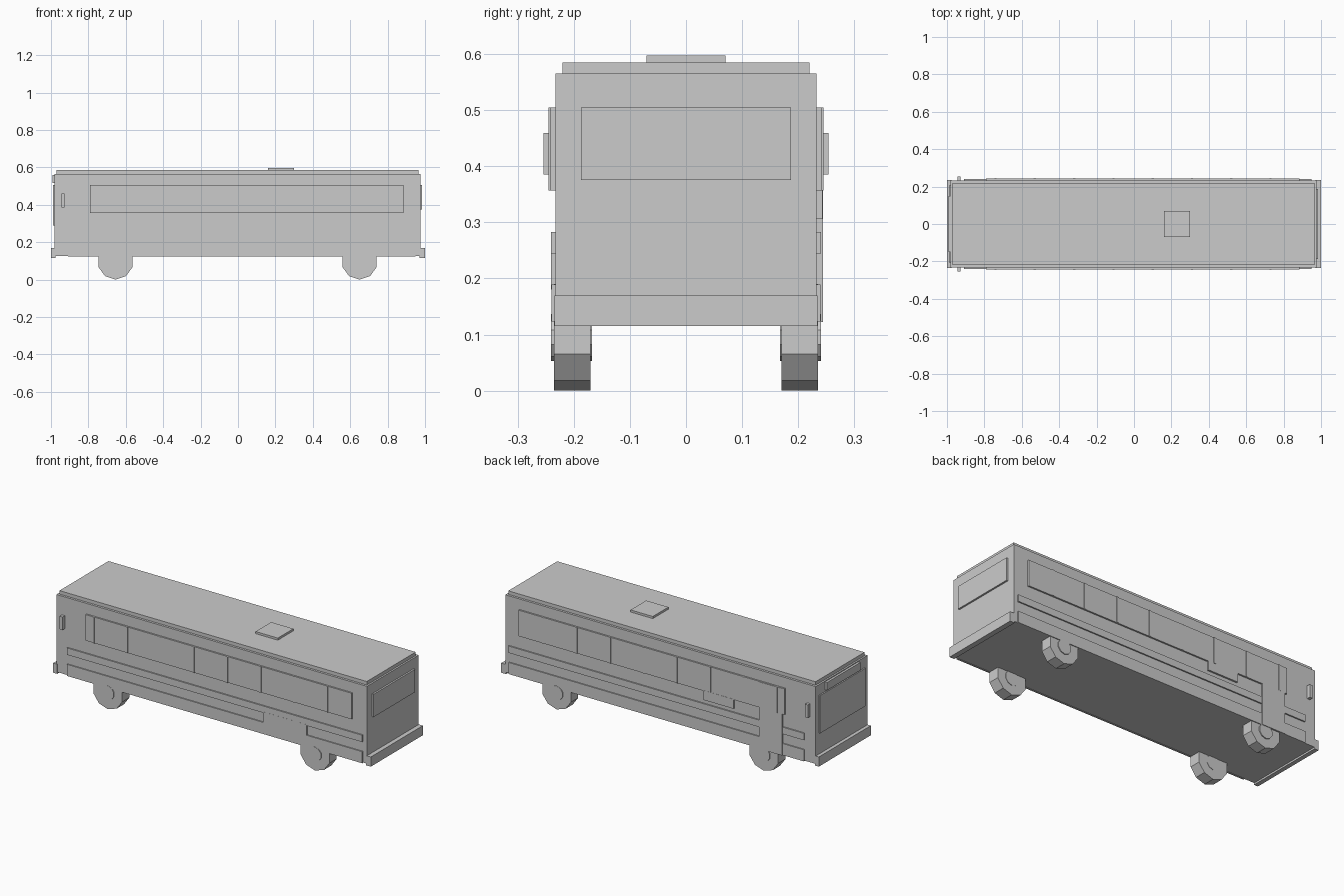
import bpy, math

if "Cube" in bpy.data.objects:
    bpy.data.objects.remove(bpy.data.objects["Cube"])

grey = bpy.data.materials.new("plain grey")
grey.diffuse_color = (0.6, 0.6, 0.6, 1)
grey.use_nodes = True
grey.node_tree.nodes["Principled BSDF"].inputs["Base Color"].default_value = grey.diffuse_color


def box(name, x, y, z):
    """Box from (min, max) ranges on each axis."""
    bpy.ops.mesh.primitive_cube_add(
        size=1, location=[(a + b) / 2 for a, b in (x, y, z)])
    ob = bpy.context.object
    ob.name = name
    ob.scale = [abs(b - a) for a, b in (x, y, z)]
    bpy.ops.object.transform_apply(location=False, rotation=False, scale=True)
    ob.data.materials.append(grey)
    return ob


def side_plate(name, side, x, z, out):
    """Thin plate on one flank; side is -1 (front view) or 1 (door side)."""
    y = sorted((side * 0.23, side * out))
    return box(name, x, y, z)


def disc(name, x, y, z, radius, width, sides):
    """Cylinder lying along y, with a vertex pointing straight down."""
    bpy.ops.mesh.primitive_cylinder_add(
        vertices=sides, radius=radius, depth=width,
        location=(x, y, z), rotation=(math.pi / 2, 0, 0))
    ob = bpy.context.object
    ob.name = name
    ob.data.materials.append(grey)
    return ob


# Body shell, roof and roof hatch
box("body", (-0.98, 0.975), (-0.233, 0.233), (0.125, 0.565))
box("roof", (-0.97, 0.965), (-0.22, 0.22), (0.56, 0.585))
box("roof_hatch", (0.16, 0.30), (-0.07, 0.07), (0.58, 0.597))

# Bumpers
box("front_bumper", (-1.0, -0.975), (-0.234, 0.234), (0.115, 0.17))
box("rear_bumper", (0.97, 1.0), (-0.234, 0.234), (0.115, 0.17))

# Windscreen, destination sign and rear window
box("windscreen", (-0.988, -0.975), (-0.205, 0.205), (0.29, 0.505))
box("destination_sign", (-0.993, -0.975), (-0.15, 0.15), (0.515, 0.56))
box("rear_window", (0.97, 0.985), (-0.187, 0.187), (0.375, 0.505))

for side, label in ((-1, "near"), (1, "far")):
    # Window strip with slim pillars
    side_plate(label + "_window_strip", side, (-0.79, 0.885), (0.357, 0.505), 0.242)
    for i in range(8):
        px = -0.74 + 0.21 * i
        side_plate(f"{label}_window_pillar_{i + 1}", side,
                   (px - 0.006, px + 0.006), (0.357, 0.505), 0.245)
    # Trim band and lower skirt
    side_plate(label + "_trim_band", side, (-0.91, 0.95), (0.244, 0.283), 0.2405)
    side_plate(label + "_skirt_band", side, (-0.91, 0.95), (0.123, 0.189), 0.2395)
    # Mirror
    side_plate(label + "_mirror", side, (-0.945, -0.927), (0.385, 0.459), 0.254)
    # Wheels with hubs showing on both faces
    for wx, end in ((-0.655, "front"), (0.65, "rear")):
        disc(f"{label}_{end}_wheel", wx, side * 0.2025, 0.095, 0.095, 0.065, 10)
        disc(f"{label}_{end}_hub", wx, side * 0.204, 0.095, 0.042, 0.073, 10)

# Luggage panel between the bands on the near side
side_plate("luggage_panel", -1, (0.325, 0.60), (0.18, 0.25), 0.241)

# Passenger door and side sign on the far side
side_plate("passenger_door", 1, (-0.775, -0.63), (0.122, 0.503), 0.244)
side_plate("side_sign", 1, (-0.47, -0.28), (0.306, 0.36), 0.243)
